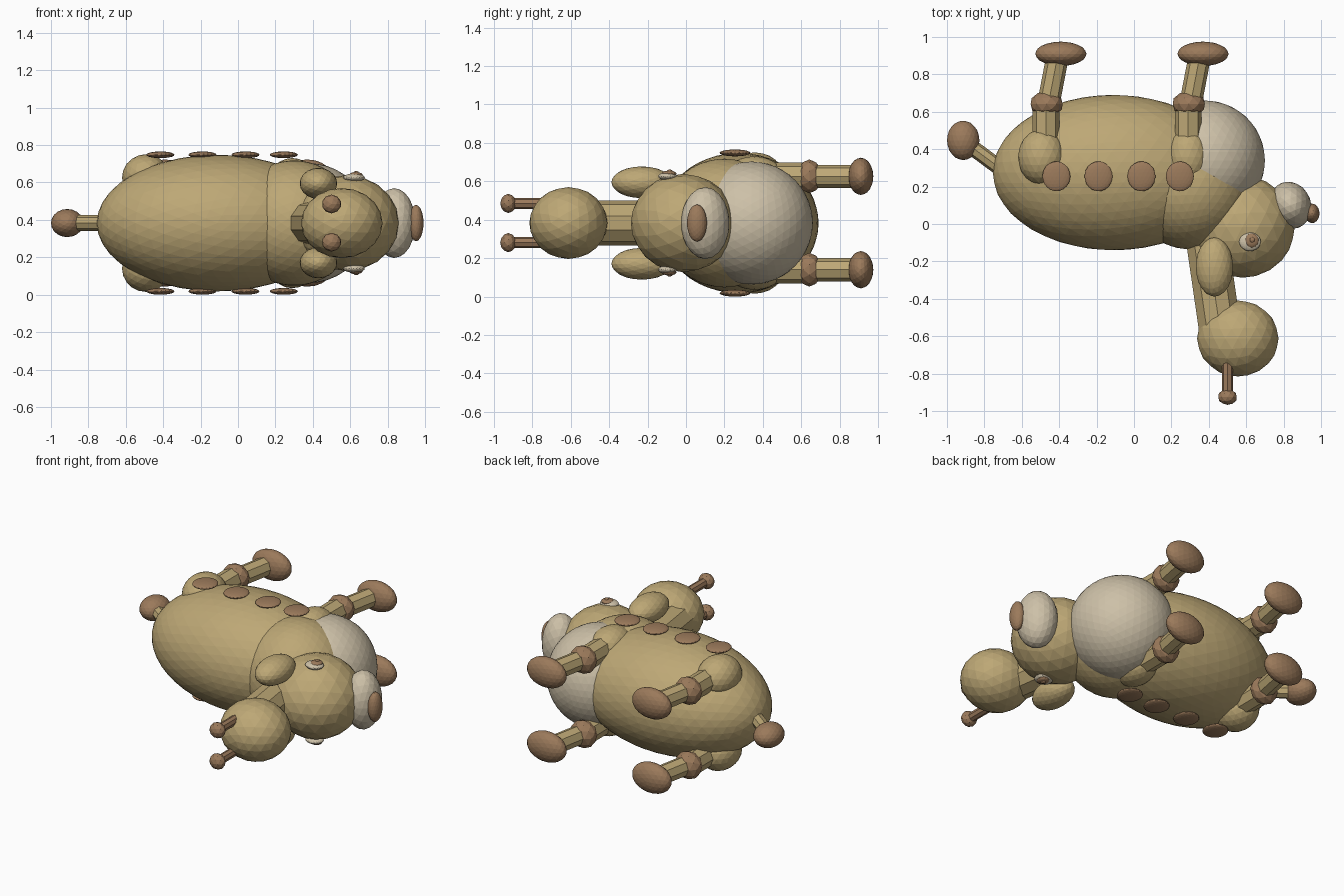
import bpy
from mathutils import Vector, Matrix
from math import radians

cube = bpy.data.objects.get("Cube")
if cube:
    bpy.data.objects.remove(cube, do_unlink=True)

MID = 0.383  # height of the symmetry plane; the animal lies on its side


def material(name, rgb):
    m = bpy.data.materials.new(name)
    m.use_nodes = True
    m.diffuse_color = (*rgb, 1)
    bsdf = next(n for n in m.node_tree.nodes if n.type == "BSDF_PRINCIPLED")
    bsdf.inputs["Base Color"].default_value = (*rgb, 1)
    bsdf.inputs["Roughness"].default_value = 0.8
    return m


TAN = material("tan", (0.51, 0.39, 0.18))
BROWN = material("brown", (0.33, 0.195, 0.105))
CREAM = material("cream", (0.61, 0.53, 0.39))


def finish(name, mat):
    ob = bpy.context.object
    ob.name = ob.data.name = name
    ob.data.materials.append(mat)
    return ob


def ball(name, mat, x, y, size, side=0, detail=3, turn=0):
    """Faceted ellipsoid; side is the offset from the symmetry plane."""
    bpy.ops.mesh.primitive_ico_sphere_add(subdivisions=detail, radius=1)
    ob = finish(name, mat)
    place = Matrix.Translation((x, y, MID + side)) @ Matrix.Rotation(radians(turn), 4, "Z")
    scale = Matrix.Diagonal((*size, 1))
    ob.data.transform(place @ scale @ Matrix.Rotation(radians(90), 4, "X"))
    return ob


def rod(name, mat, start, end, radius, side=0, sides=8):
    """Straight prism between two points of the side plane."""
    a, b = Vector((*start, MID + side)), Vector((*end, MID + side))
    bpy.ops.mesh.primitive_cylinder_add(vertices=sides, radius=radius, depth=(b - a).length)
    ob = finish(name, mat)
    turn = (b - a).to_track_quat("Z", "Y").to_matrix().to_4x4()
    ob.data.transform(Matrix.Translation((a + b) / 2) @ turn)
    return ob


# Trunk
ball("body", TAN, -0.11, 0.275, (0.645, 0.415, 0.365), detail=4)
ball("chest", CREAM, 0.38, 0.34, (0.32, 0.32, 0.32), detail=4)
ball("shoulders", TAN, 0.30, 0.20, (0.335, 0.335, 0.335), detail=4)

# Head
ball("head", TAN, 0.58, -0.015, (0.28, 0.272, 0.256))
ball("muzzle", CREAM, 0.835, 0.10, (0.112, 0.128, 0.187), turn=20)
ball("nose", BROWN, 0.952, 0.057, (0.04, 0.052, 0.097))

# Crest
rod("crest_stem", TAN, (0.385, -0.05), (0.465, -0.6), 0.118, sides=10)
ball("crest", TAN, 0.555, -0.612, (0.218, 0.203, 0.187))

# Tail
rod("tail", TAN, (-0.65, 0.25), (-0.9, 0.435), 0.042)
ball("tail_tip", BROWN, -0.913, 0.447, (0.087, 0.105, 0.075))

# Parts repeated on both sides
for label, s in (("right", 1), ("left", -1)):
    ball(f"{label}_ear", TAN, 0.43, -0.23, (0.1, 0.158, 0.083), s * 0.212)
    ball(f"{label}_eye", CREAM, 0.62, -0.095, (0.058, 0.05, 0.022), s * 0.243)
    ball(f"{label}_iris", BROWN, 0.63, -0.088, (0.036, 0.038, 0.016), s * 0.257)
    ball(f"{label}_pupil", BROWN, 0.632, -0.085, (0.015, 0.016, 0.012), s * 0.267, 2)
    rod(f"{label}_horn", BROWN, (0.5, -0.7), (0.5, -0.92), 0.029, s * 0.102)
    ball(f"{label}_horn_tip", BROWN, 0.5, -0.925, (0.052, 0.042, 0.05), s * 0.102, 2)

    # Legs
    for leg, x, hip in (("front", 0.29, (0.115, 0.15, 0.105)), ("hind", -0.47, (0.128, 0.15, 0.125))):
        name = f"{label}_{leg}"
        z = s * 0.243
        hip_x = x if leg == "front" else x - 0.022
        ball(f"{name}_hip", TAN, hip_x, 0.357, hip, z)
        rod(f"{name}_thigh", TAN, (x, 0.36), (x, 0.64), 0.072, z)
        ball(f"{name}_knee", BROWN, x + 0.003, 0.642, (0.09, 0.068, 0.088), z, 2)
        rod(f"{name}_shin", TAN, (x + 0.012, 0.64), (x + 0.062, 0.9), 0.06, z)
        ball(f"{name}_foot", BROWN, x + 0.079, 0.91, (0.137, 0.065, 0.097), z)

    # Flank spots
    for i, x in enumerate((-0.415, -0.19, 0.04, 0.245)):
        ball(f"{label}_spot_{i + 1}", BROWN, x, 0.255, (0.075, 0.08, 0.018), s * 0.365)
